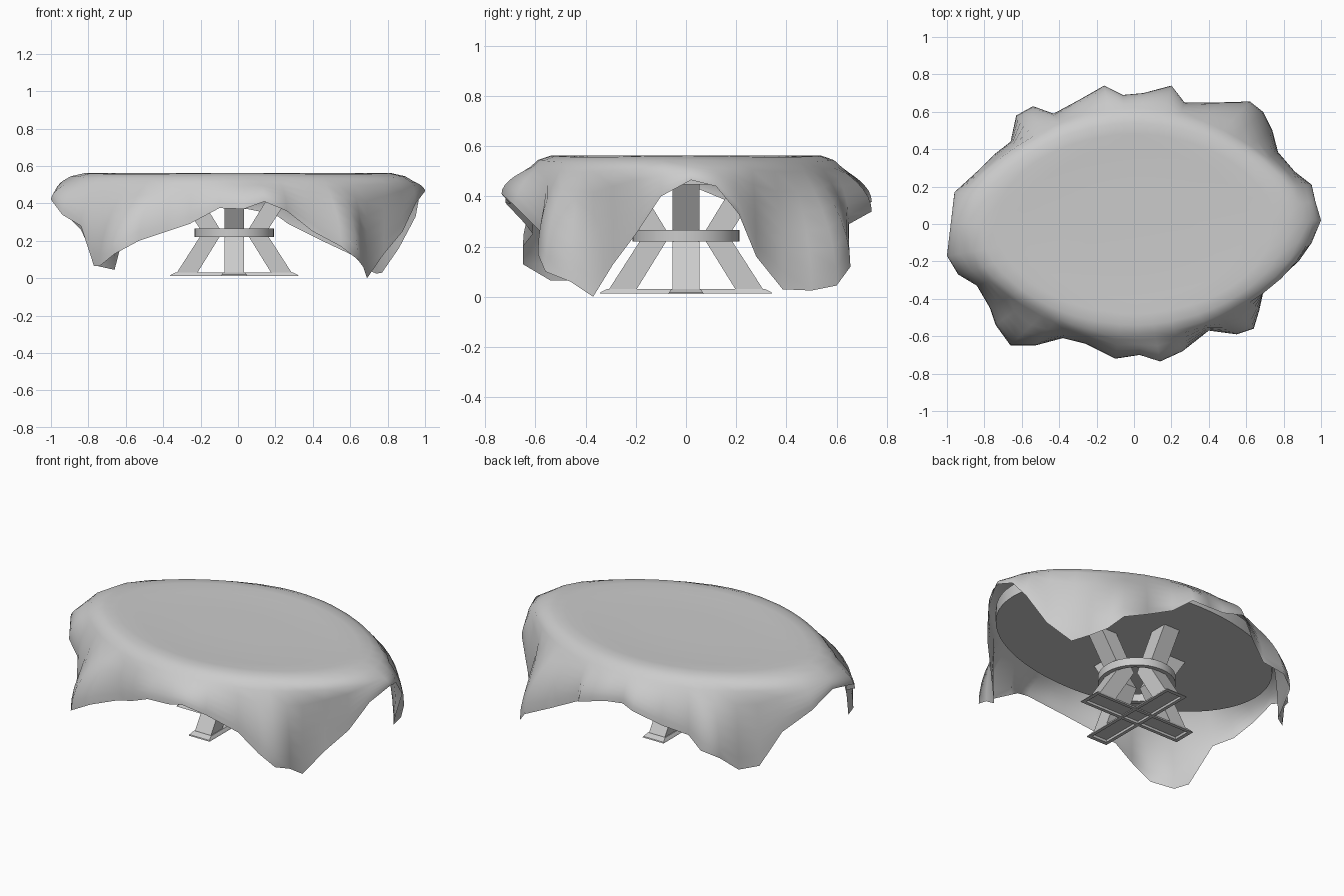
import bpy, bmesh
from math import sin, cos, pi, atan2, radians

if "Cube" in bpy.data.objects:
    bpy.data.objects.remove(bpy.data.objects["Cube"])

CX = -0.02  # pedestal centre


def make(name, verts, faces, smooth=False):
    me = bpy.data.meshes.new(name)
    me.from_pydata(verts, [], faces)
    bm = bmesh.new()
    bm.from_mesh(me)
    bmesh.ops.recalc_face_normals(bm, faces=bm.faces)
    bm.to_mesh(me)
    bm.free()
    ob = bpy.data.objects.new(name, me)
    bpy.context.collection.objects.link(ob)
    if smooth:
        bpy.context.view_layer.objects.active = ob
        ob.select_set(True)
        bpy.ops.object.shade_smooth_by_angle(angle=radians(smooth))
        ob.select_set(False)
    return ob


def loft(name, rings, closed=False, smooth=False, caps=True):
    """Skin a stack of equal-length vertex rings."""
    n, m = len(rings[0]), len(rings)
    verts = [v for r in rings for v in r]
    faces = [(k * n + i, k * n + (i + 1) % n, (k + 1) % m * n + (i + 1) % n, (k + 1) % m * n + i)
             for k in range(m if closed else m - 1) for i in range(n)]
    if caps and not closed:
        faces += [tuple(range(n)), tuple(range((m - 1) * n, m * n))]
    return make(name, verts, faces, smooth)


def oval(a, b, z, n, cx=0.0):
    return [(cx + a * cos(2 * pi * i / n), b * sin(2 * pi * i / n), z) for i in range(n)]


# Hem of the cloth, counter-clockwise from +x: long corners, short sides
hem = [(1.0, .02, .465), (.97, .12, .44), (.95, .21, .33), (.86, .28, .16), (.77, .385, .03),
       (.74, .5, .025), (.69, .6, .045), (.62, .655, .12), (.45, .65, .2), (.27, .65, .29),
       (.2, .74, .34), (.05, .7, .37), (-.06, .69, .38), (-.16, .74, .38), (-.3, .66, .3),
       (-.43, .59, .25), (-.54, .63, .2), (-.63, .58, .16), (-.66, .44, .045), (-.75, .37, .065),
       (-.84, .28, .26), (-.96, .17, .38), (-.98, 0, .45), (-1.0, -.17, .42), (-.94, -.27, .34),
       (-.84, -.33, .28), (-.77, -.45, .065), (-.74, -.54, .065), (-.66, -.65, .13),
       (-.53, -.65, .2), (-.38, -.61, .25), (-.26, -.64, .29), (-.1, -.72, .375), (.03, -.7, .37),
       (.14, -.735, .41), (.26, -.68, .36), (.4, -.57, .25), (.55, -.59, .17), (.64, -.56, .1),
       (.67, -.46, .06), (.69, -.37, 0), (.78, -.29, .13), (.88, -.2, .25), (.95, -.1, .4)]

# Cloth: flat oval top, shoulder pulled tight at the corners, then a drape to the hem
angles = [atan2(y / .62, x / .94) for x, y, z in hem]
rings = []
for a, b, z, tight, sag in ((.3, .2, .555, 0, 0), (.6, .4, .557, 0, 0), (.74, .48, .562, .01, 0),
                            (.82, .54, .562, .02, .006), (.895, .59, .545, .04, .012),
                            (.94, .62, .518, .055, .02)):
    ring = []
    for t in angles:
        q = sin(2 * t) ** 2
        ring.append((a * (1 - tight * q) * cos(t), b * (1 - tight * q) * sin(t), z - sag * q))
    rings.append(ring)
shoulder = rings[-1]
for u in (.17, .34, .5, .67, .84, 1.0):
    w = 1 - (1 - u) ** 2
    rings.append([(s[0] + (h[0] - s[0]) * w, s[1] + (h[1] - s[1]) * w, s[2] + (h[2] - s[2]) * u)
                  for s, h in zip(shoulder, hem)])
n = len(hem)
verts = [v for r in rings for v in r] + [(0, 0, .555)]
faces = [(k * n + i, k * n + (i + 1) % n, (k + 1) * n + (i + 1) % n, (k + 1) * n + i)
         for k in range(len(rings) - 1) for i in range(n)]
faces += [((i + 1) % n, i, len(verts) - 1) for i in range(n)]
cloth = make("tablecloth", verts, faces, smooth=80)
if cloth.data.polygons[0].normal.z < 0:
    cloth.data.flip_normals()

# Oval table top under the cloth
loft("table_top", [oval(.865, .57, .447, 64), oval(.865, .57, .52, 64), oval(.82, .53, .545, 64)],
     smooth=40)

# Ring binding the legs at the waist
loft("leg_ring", [oval(r, r, z, 32, CX) for r, z in
                  ((.213, .22), (.213, .267), (.187, .267), (.187, .22))], closed=True, smooth=40)

# Four hourglass legs: slanting in to the ring, then out to the top
profile = [(.31, .025), (.17, .243), (.3, .447), (.19, .447), (.065, .243), (.2, .025)]
for k in range(4):
    c, s = cos(k * pi / 2), sin(k * pi / 2)
    sides = [[(CX + r * c - w * s, r * s + w * c, z) for r, z in profile] for w in (-.053, .053)]
    loft("leg_%d" % (k + 1), sides)


# Crossed foot bars with sloping sides and a recessed underside
def rect(l, w, z, turned):
    pts = [(-l, -w), (l, -w), (l, w), (-l, w)]
    return [(CX - y, x, z) if turned else (CX + x, y, z) for x, y in pts]


for turned, dz in ((False, 0), (True, .001)):
    loft("foot_bar_y" if turned else "foot_bar_x",
         [rect(l, w, z + dz, turned) for l, w, z in
          ((.315, .047, .024), (.32, .05, .012), (.343, .07, .012), (.34, .067, .018),
           (.312, .058, .031))])
